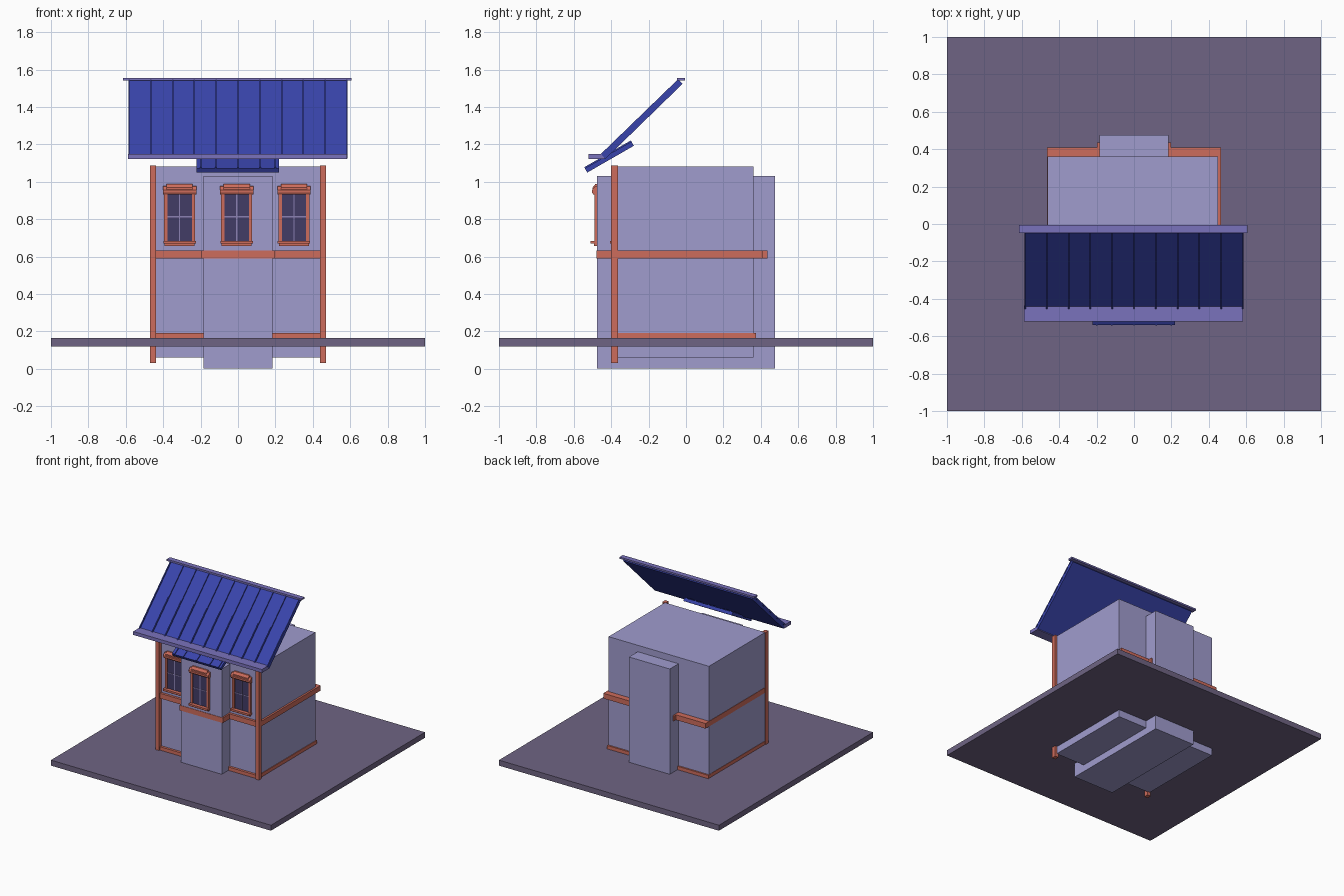
import bpy, math
from mathutils import Vector

if "Cube" in bpy.data.objects:
    bpy.data.objects.remove(bpy.data.objects["Cube"])


def material(name, r, g, b):
    lin = lambda c: (c / 255 / 12.92) if c < 11 else ((c / 255 + 0.055) / 1.055) ** 2.4
    m = bpy.data.materials.new(name)
    m.diffuse_color = (lin(r), lin(g), lin(b), 1)
    m.use_nodes = True
    m.node_tree.nodes["Principled BSDF"].inputs["Base Color"].default_value = m.diffuse_color
    return m


WALL = material("lilac wall", 160, 156, 206)
TRIM = material("terracotta trim", 206, 108, 92)
ROOF = material("blue roof", 57, 68, 172)
EDGE = material("violet fascia", 122, 114, 188)
GROUND = material("mauve ground", 111, 100, 131)
GLASS = material("dark glass", 66, 60, 102)
BAR = material("pale glazing bar", 140, 130, 180)


def mesh(name, verts, faces, mat):
    me = bpy.data.meshes.new(name)
    me.from_pydata(verts, [], faces)
    me.materials.append(mat)
    ob = bpy.data.objects.new(name, me)
    bpy.context.collection.objects.link(ob)
    return ob


def prism(name, x0, x1, prof, mat):
    """Extrude a y-z profile (counter-clockwise seen from +x) along x."""
    n = len(prof)
    v = [(x0, y, z) for y, z in prof] + [(x1, y, z) for y, z in prof]
    f = [tuple(reversed(range(n))), tuple(range(n, 2 * n))]
    f += [(i, (i + 1) % n, n + (i + 1) % n, n + i) for i in range(n)]
    return mesh(name, v, f, mat)


def box(name, x0, x1, y0, y1, z0, z1, mat):
    return prism(name, x0, x1, [(y0, z0), (y1, z0), (y1, z1), (y0, z1)], mat)


def slope(name, x0, x1, low, high, t, mat):
    """Tilted slab whose top surface runs from low to high (y, z)."""
    a, b = Vector(low), Vector(high)
    d = (b - a).normalized()
    n = Vector((d.y, -d.x)) * t
    return prism(name, x0, x1, [a + n, b + n, b, a], mat)


# Ground plate and house volumes
box("ground_plate", -1, 1, -1, 1, 0.12, 0.165, GROUND)
box("house_body", -0.462, 0.45, -0.37, 0.362, 0.06, 1.083, WALL)
box("center_bay", -0.185, 0.185, -0.475, 0.475, 0.003, 1.03, WALL)

# Front corner posts, with a thin raised strip
for s, side in ((-1, "left"), (1, "right")):
    xa, xb = sorted((s * 0.438, s * 0.47))
    box(f"corner_post_{side}", xa, xb, -0.401, -0.364, 0.03, 1.086, TRIM)

# Belt course (wide) and base moulding (narrow)
for tag, z0, z1, back, xr in (("belt", 0.59, 0.632, 0.41, 0.465), ("base", 0.15, 0.193, 0.375, 0.455)):
    for s, side in ((-1, "left"), (1, "right")):
        xa, xb = sorted((s * 0.185, s * xr))
        box(f"{tag}_front_{side}", xa, xb, -0.39, -0.36, z0, z1, TRIM)
        box(f"{tag}_back_{side}", xa, xb, 0.355, back, z0, z1, TRIM)
    box(f"{tag}_side_right", 0.44, xr, -0.365, back, z0, z1, TRIM)
    box(f"{tag}_side_left", -0.465, -0.45, -0.365, back, z0, z1, TRIM)
box("belt_bay_front", -0.197, 0.197, -0.478, -0.46, 0.59, 0.632, TRIM)
for s, side in ((-1, "left"), (1, "right")):
    xa, xb = sorted((s * 0.18, s * 0.197))
    box(f"belt_bay_{side}", xa, xb, -0.476, 0.435, 0.59, 0.632, TRIM)


# Windows
def window(name, x, y):
    box(name + "_glass", x - 0.072, x + 0.072, y - 0.006, y + 0.003, 0.68, 0.94, GLASS)
    box(name + "_bar_v", x - 0.003, x + 0.003, y - 0.009, y, 0.68, 0.94, BAR)
    box(name + "_bar_h", x - 0.07, x + 0.07, y - 0.009, y, 0.81, 0.816, BAR)
    for s in (-1, 1):
        c = x + s * 0.074
        box(name + "_jamb", c - 0.009, c + 0.009, y - 0.014, y + 0.003, 0.675, 0.945, TRIM)
    box(name + "_sill", x - 0.087, x + 0.087, y - 0.036, y + 0.003, 0.669, 0.684, TRIM)
    box(name + "_apron", x - 0.08, x + 0.08, y - 0.018, y + 0.003, 0.658, 0.67, TRIM)
    prism(name + "_header", x - 0.089, x + 0.089,
          [(y - 0.02, 0.932), (y + 0.003, 0.932), (y + 0.003, 0.978),
           (y - 0.012, 0.975), (y - 0.028, 0.955), (y - 0.028, 0.944)], TRIM)
    prism(name + "_header_cap", x - 0.07, x + 0.07,
          [(y - 0.024, 0.96), (y + 0.003, 0.96), (y + 0.003, 0.99), (y - 0.01, 0.988), (y - 0.024, 0.97)], TRIM)


window("window_left", -0.312, -0.37)
window("window_center", -0.007, -0.475)
window("window_right", 0.299, -0.37)

# Main roof slope with standing seams
low, high = (-0.448, 1.142), (-0.036, 1.543)
slope("main_roof", -0.585, 0.585, low, high, 0.026, ROOF)
for i in range(-5, 6):
    x = i * 0.1165
    slope("main_roof_seam", x - 0.004, x + 0.004, (low[0] - 0.006, low[1] + 0.008),
          (high[0] - 0.006, high[1] + 0.006), 0.012, ROOF)
box("eave_board", -0.587, 0.583, -0.522, -0.436, 1.122, 1.15, EDGE)
box("ridge_cap", -0.615, 0.607, -0.047, -0.005, 1.541, 1.555, EDGE)

# Small bay roof below the eave
low, high = (-0.541, 1.072), (-0.292, 1.215)
slope("bay_roof", -0.223, 0.22, low, high, 0.026, ROOF)
for x in (-0.2, -0.12, 0, 0.12, 0.2):
    slope("bay_roof_seam", x - 0.004, x + 0.004, (low[0] - 0.003, low[1] + 0.006),
          (high[0] - 0.003, high[1] + 0.006), 0.012, ROOF)
